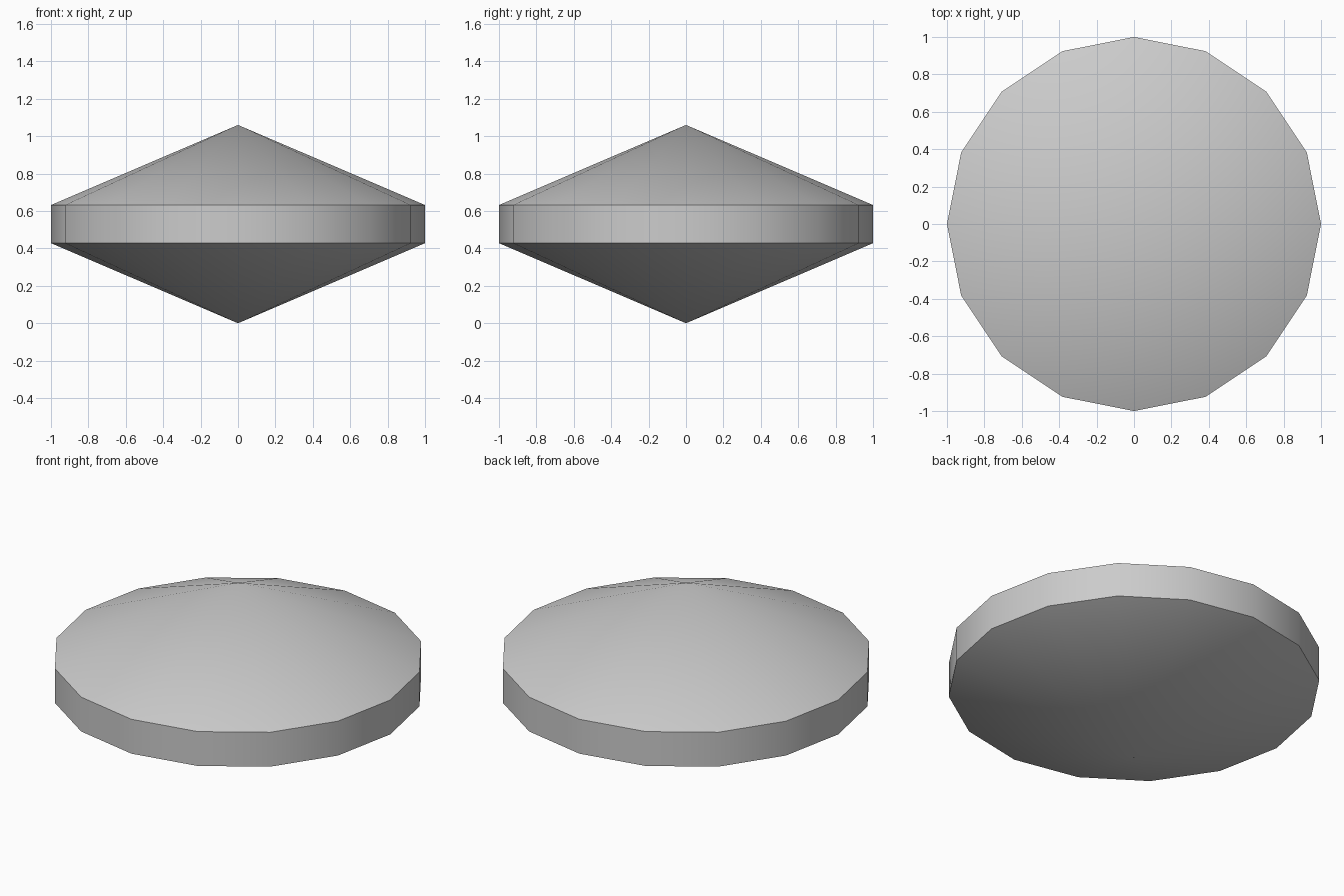
import bpy, bmesh, math

if "Cube" in bpy.data.objects:
    bpy.data.objects.remove(bpy.data.objects["Cube"])

SIDES = 16
RADIUS = 1.0
Z_BOTTOM, Z_RIM_LOW, Z_RIM_HIGH, Z_TOP = 0.0, 0.428, 0.632, 1.06

bm = bmesh.new()


def ring(z):
    return [bm.verts.new((RADIUS * math.cos(2 * math.pi * i / SIDES),
                          RADIUS * math.sin(2 * math.pi * i / SIDES), z))
            for i in range(SIDES)]


# Lower cone, straight rim band and upper cone
bottom = bm.verts.new((0, 0, Z_BOTTOM))
low, high = ring(Z_RIM_LOW), ring(Z_RIM_HIGH)
top = bm.verts.new((0, 0, Z_TOP))
for i in range(SIDES):
    j = (i + 1) % SIDES
    bm.faces.new((bottom, low[j], low[i]))
    bm.faces.new((low[i], low[j], high[j], high[i]))
    bm.faces.new((high[i], high[j], top))

mesh = bpy.data.meshes.new("double_cone_disc")
bm.to_mesh(mesh)
bm.free()
disc = bpy.data.objects.new("double_cone_disc", mesh)
bpy.context.collection.objects.link(disc)

# Smooth around the axis, crisp at the two rim edges
bpy.context.view_layer.objects.active = disc
disc.select_set(True)
bpy.ops.object.shade_smooth_by_angle(angle=math.radians(30))
